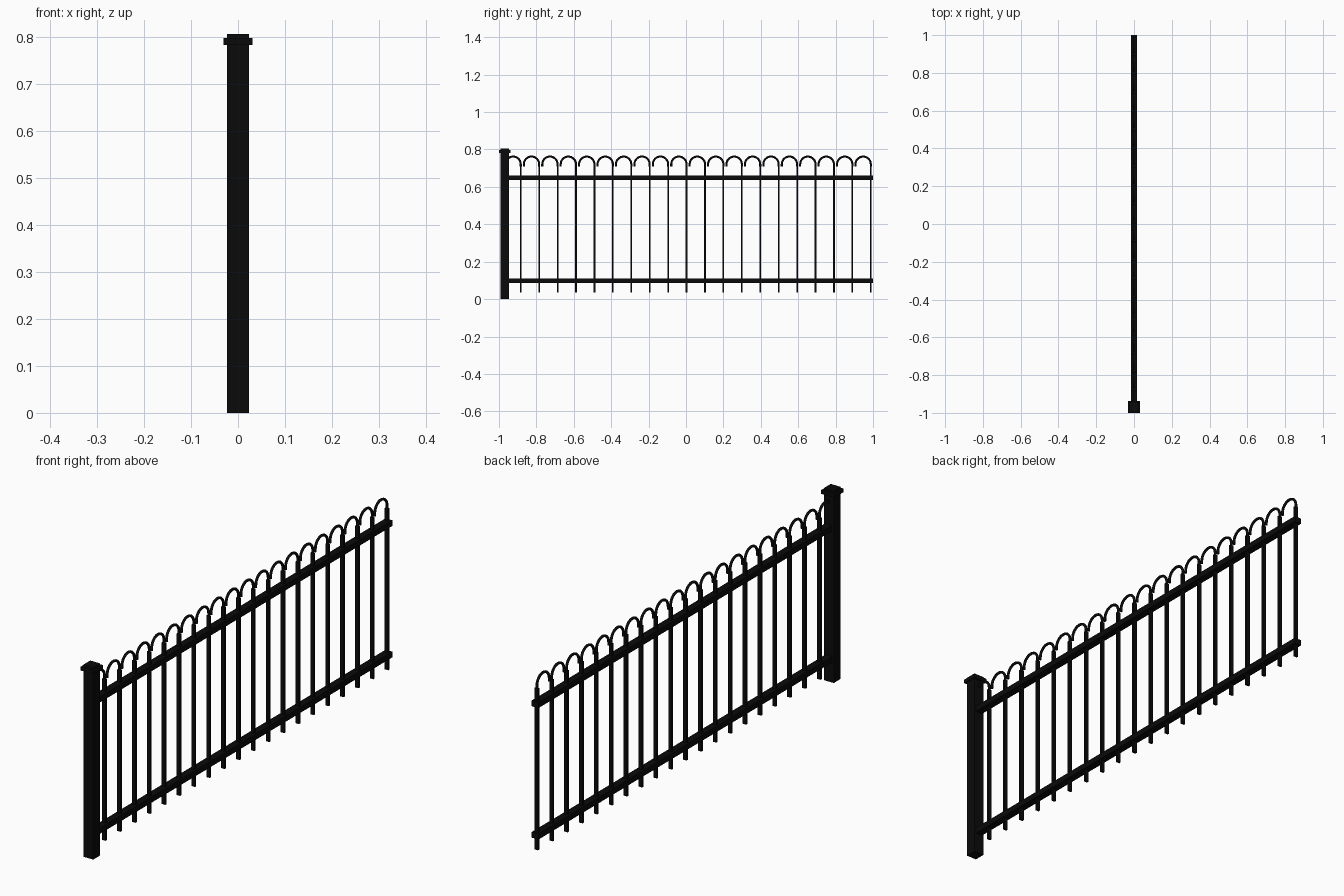
import bpy, math

cube = bpy.data.objects.get("Cube")
if cube:
    bpy.data.objects.remove(cube, do_unlink=True)

black = bpy.data.materials.new("black_metal")
black.use_nodes = True
colour = (0.003, 0.003, 0.003, 1)
black.diffuse_color = colour
black.node_tree.nodes["Principled BSDF"].inputs["Base Color"].default_value = colour


def box(name, x, y0, y1, z0, z1):
    """Box centred on x = 0 with half-width x."""
    bpy.ops.mesh.primitive_cube_add(size=1, location=(0, (y0 + y1) / 2, (z0 + z1) / 2))
    ob = bpy.context.object
    ob.name = name
    ob.scale = (2 * x, y1 - y0, z1 - z0)
    bpy.ops.object.transform_apply(location=False, rotation=False, scale=True)
    ob.data.materials.append(black)
    return ob


def hoop_mesh(radius, leg, thickness):
    """Upside-down U of round bar; the origin is the foot at the picket."""
    arc = [math.pi * i / 16 for i in range(17)]
    path = [(0, 0, 0)]
    path += [(0, radius * (math.cos(a) - 1), leg + radius * math.sin(a)) for a in arc]
    path += [(0, -2 * radius, 0)]
    curve = bpy.data.curves.new("hoop_path", "CURVE")
    curve.dimensions = "3D"
    curve.bevel_depth = thickness / 2
    curve.bevel_resolution = 2
    curve.use_fill_caps = True
    spline = curve.splines.new("POLY")
    spline.points.add(len(path) - 1)
    for point, co in zip(spline.points, path):
        point.co = (*co, 1)
    ob = bpy.data.objects.new("hoop_source", curve)
    bpy.context.collection.objects.link(ob)
    bpy.context.view_layer.update()
    mesh = bpy.data.meshes.new_from_object(ob.evaluated_get(bpy.context.evaluated_depsgraph_get()))
    bpy.data.objects.remove(ob)
    mesh.materials.clear()
    mesh.materials.append(black)
    return mesh


# Post with a flat cap plate and a raised top
POST_Y = -0.969
box("post", 0.023, POST_Y - 0.023, POST_Y + 0.023, 0, 0.785)
box("post_cap", 0.031, POST_Y - 0.031, POST_Y + 0.031, 0.782, 0.797)
box("post_cap_top", 0.023, POST_Y - 0.023, POST_Y + 0.023, 0.796, 0.805)

# Rails
for name, z in (("lower_rail", 0.097), ("upper_rail", 0.648)):
    box(name, 0.0155, POST_Y + 0.02, 1.0, z - 0.012, z + 0.012)

# Pickets, each with a hoop bent towards the post
COUNT, LAST_Y, SPACING = 20, 0.988, 0.0985
hoop = hoop_mesh(0.041, 0.011, 0.011)
for i in range(COUNT):
    y = LAST_Y - i * SPACING
    box(f"picket_{i + 1}", 0.008, y - 0.0045, y + 0.0045, 0.035, 0.712)
    ob = bpy.data.objects.new(f"hoop_{i + 1}", hoop)
    ob.location = (0, y, 0.71)
    bpy.context.collection.objects.link(ob)

# Smooth the round bar, keeping its ends sharp
bpy.ops.object.select_all(action="DESELECT")
first = bpy.data.objects["hoop_1"]
first.select_set(True)
bpy.context.view_layer.objects.active = first
bpy.ops.object.shade_smooth_by_angle(angle=math.radians(50))
